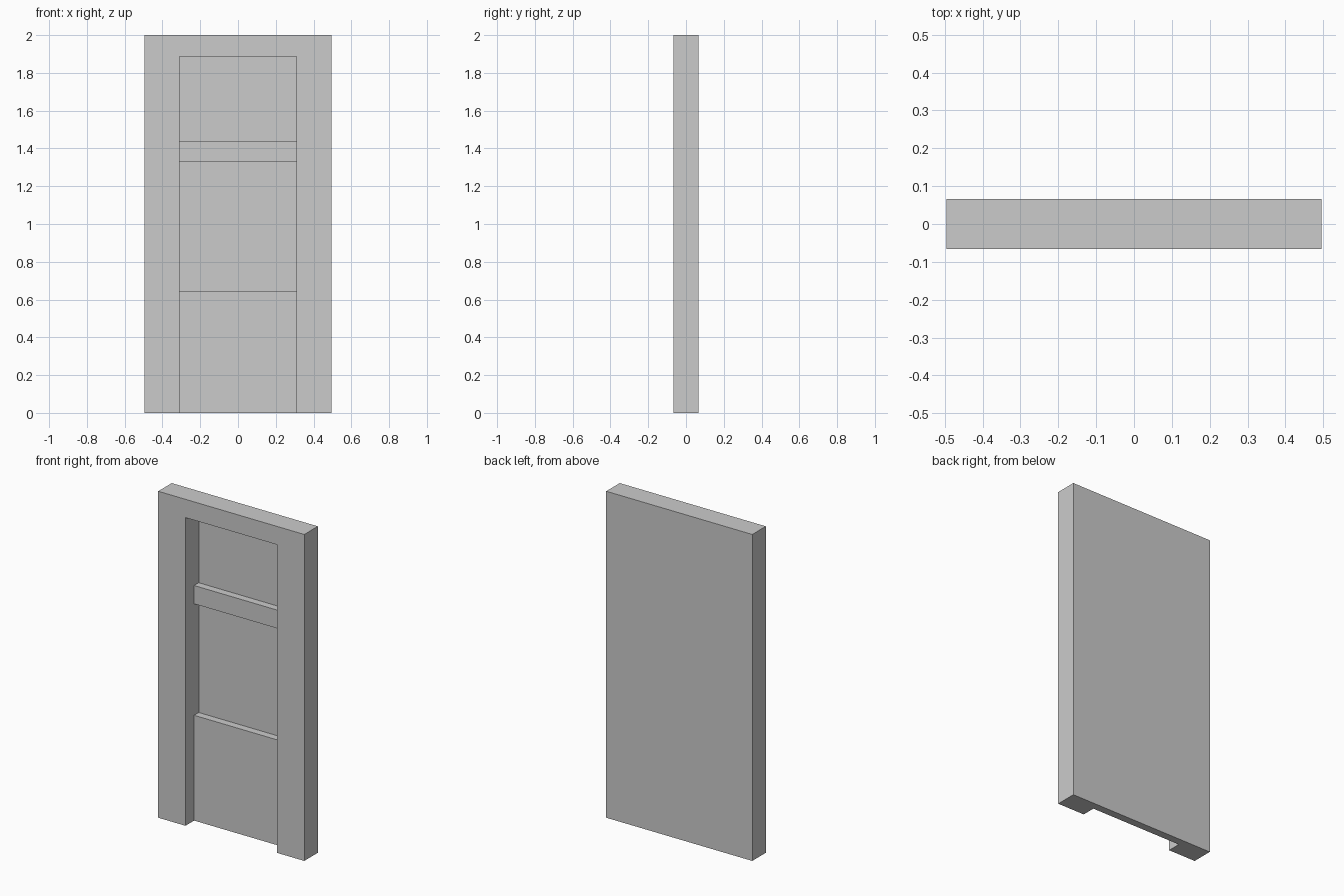
import bpy
import bmesh

if "Cube" in bpy.data.objects:
    bpy.data.objects.remove(bpy.data.objects["Cube"])

W, D, H = 0.495, 0.0655, 2.0      # half width, half depth, height
OPEN = 0.31                       # half width of the doorway
RAIL, BACK = 0.018, 0.063         # y of the rail faces and of the deep recess


def prism(name, profile, half_width):
    """Extrude a (y, z) profile along x, centred on x = 0."""
    bm = bmesh.new()
    face = bm.faces.new([bm.verts.new((-half_width, y, z)) for y, z in profile])
    ext = bmesh.ops.extrude_face_region(bm, geom=[face])
    verts = [v for v in ext["geom"] if isinstance(v, bmesh.types.BMVert)]
    bmesh.ops.translate(bm, verts=verts, vec=(2 * half_width, 0, 0))
    bmesh.ops.recalc_face_normals(bm, faces=bm.faces)
    mesh = bpy.data.meshes.new(name)
    bm.to_mesh(mesh)
    bm.free()
    obj = bpy.data.objects.new(name, mesh)
    bpy.context.collection.objects.link(obj)
    return obj


# Solid door slab with its surrounding frame
door = prism("door_with_frame", [(-D, 0), (D, 0), (D, H), (-D, H)], W)

# Stepped recess: lower panel, deep pane, cross rail, deep top pane
recess = prism("recess_cutter", [
    (-0.2, -0.2), (RAIL, -0.2), (RAIL, 0.645),
    (BACK, 0.645), (BACK, 1.328),
    (RAIL, 1.328), (RAIL, 1.44),
    (BACK, 1.44), (BACK, 1.888), (-0.2, 1.888)], OPEN)
recess.hide_render = True

# Cut the recess, then drop the cutter
cut = door.modifiers.new("recess", 'BOOLEAN')
cut.operation = 'DIFFERENCE'
cut.solver = 'EXACT'
cut.object = recess
bpy.context.view_layer.objects.active = door
bpy.ops.object.modifier_apply(modifier=cut.name)
bpy.data.objects.remove(recess)
